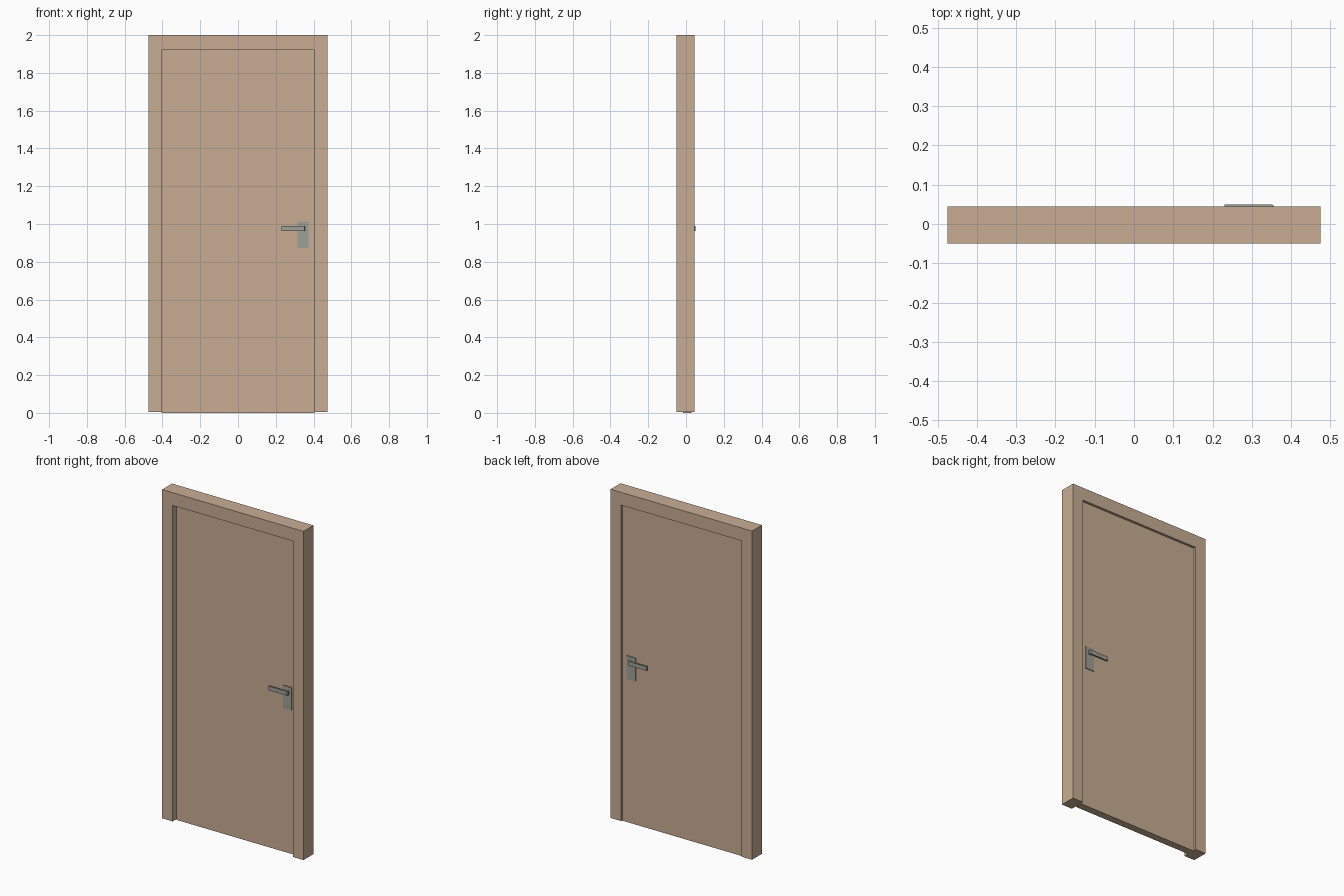
import bpy
import bmesh
from mathutils import Vector

if "Cube" in bpy.data.objects:
    bpy.data.objects.remove(bpy.data.objects["Cube"])


def material(name, color):
    mat = bpy.data.materials.new(name)
    mat.use_nodes = True
    mat.diffuse_color = color
    mat.node_tree.nodes["Principled BSDF"].inputs["Base Color"].default_value = color
    return mat


wood = material("tan wood", (0.578, 0.423, 0.296, 1))
metal = material("grey metal", (0.34, 0.355, 0.30, 1))


def prism(name, points, sweep, mat):
    """Sweep a flat outline along a vector into a closed solid."""
    bm = bmesh.new()
    face = bm.faces.new([bm.verts.new(p) for p in points])
    result = bmesh.ops.extrude_face_region(bm, geom=[face])
    moved = [v for v in result["geom"] if isinstance(v, bmesh.types.BMVert)]
    bmesh.ops.translate(bm, verts=moved, vec=Vector(sweep))
    bmesh.ops.recalc_face_normals(bm, faces=bm.faces)
    mesh = bpy.data.meshes.new(name)
    bm.to_mesh(mesh)
    bm.free()
    mesh.materials.append(mat)
    obj = bpy.data.objects.new(name, mesh)
    bpy.context.collection.objects.link(obj)
    return obj


def block(name, x0, x1, y0, y1, z0, z1, mat):
    outline = [(x0, y0, z0), (x1, y0, z0), (x1, y0, z1), (x0, y0, z1)]
    return prism(name, outline, (0, y1 - y0, 0), mat)


outer, inner = 0.475, 0.404
top, opening_top, frame_bottom = 2.0, 1.922, 0.004
front, back = -0.05, 0.045
door_front, door_back = -0.015, 0.03

# Frame: two jambs and a header as one arch
half = [(outer, frame_bottom), (outer, top), (inner, opening_top), (inner, frame_bottom)]
arch = [half[0], half[1], (-outer, top), (-outer, frame_bottom),
        (-inner, frame_bottom), (-inner, opening_top), half[2], half[3]]
prism("door_frame", [(x, front, z) for x, z in arch], (0, back - front, 0), wood)

# Door leaf, set back from both faces of the frame
block("door_leaf", -inner, inner, door_front, door_back, 0, opening_top, wood)

# Lever outline: x position and distance out from the door face
lever = [(0.23, 0.011), (0.23, 0.02), (0.351, 0.02), (0.356, 0.015),
         (0.356, 0), (0.344, 0), (0.344, 0.011)]

# Matching handles on both sides of the leaf
for side, face_y, out in (("front", door_front, -1), ("back", door_back, 1)):
    block(side + "_handle_plate", 0.316, 0.374, face_y, face_y + out * 0.005,
          0.872, 1.012, metal)
    prism(side + "_handle_lever", [(x, face_y + out * d, 0.964) for x, d in lever],
          (0, 0, 0.025), metal)
